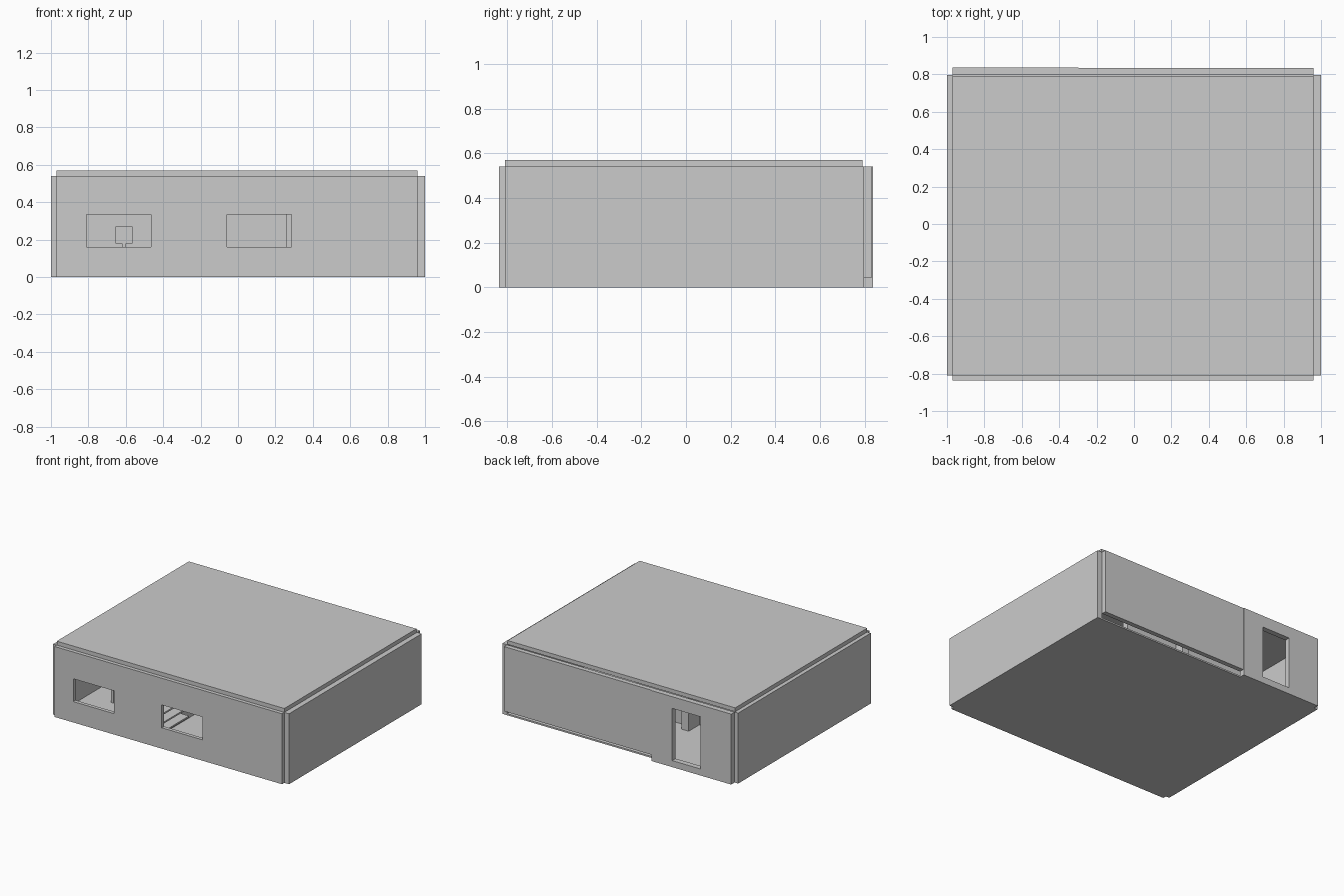
import bpy

if "Cube" in bpy.data.objects:
    bpy.data.objects.remove(bpy.data.objects["Cube"])


def box(name, x, y, z):
    """Box from (min, max) ranges along each axis."""
    v = [(a, b, c) for a in x for b in y for c in z]
    f = [(0, 1, 3, 2), (4, 6, 7, 5), (0, 4, 5, 1), (2, 3, 7, 6), (0, 2, 6, 4), (1, 5, 7, 3)]
    mesh = bpy.data.meshes.new(name)
    mesh.from_pydata(v, [], f)
    ob = bpy.data.objects.new(name, mesh)
    bpy.context.scene.collection.objects.link(ob)
    return ob


def cut(ob, x, y, z):
    """Cut a rectangular opening and discard the cutter."""
    cutter = box("opening_cutter", x, y, z)
    cutter.hide_render = True
    m = ob.modifiers.new("opening", 'BOOLEAN')
    m.operation = 'DIFFERENCE'
    m.solver = 'EXACT'
    m.object = cutter
    bpy.context.view_layer.objects.active = ob
    bpy.ops.object.modifier_apply(modifier=m.name)
    bpy.data.objects.remove(cutter, do_unlink=True)


L, R = -0.97, 0.96          # inner faces of the side walls
F, B = -0.81, 0.797         # inner faces of the front and back walls
TOP = 0.54                  # wall height

# Shell: floor, roof slab and side walls
box("floor", (L, R), (F, B), (0, 0.012))
box("roof", (L, R), (F, 0.79), (TOP, 0.57))
box("left_wall", (-1, L), (F, B), (0, TOP))
box("right_wall", (R, 1), (F, B), (0, TOP))

# Front wall with two equal windows
front = box("front_wall", (L, R), (-0.838, F), (0, TOP))
for x0 in (-0.81, -0.06):
    cut(front, (x0, x0 + 0.345), (-0.9, -0.75), (0.16, 0.335))

# Back wall: doorway section, and a long shutter raised above the ground
back = box("back_door_wall", (L, -0.296), (B, 0.838), (0, TOP))
cut(back, (-0.71, -0.47), (0.7, 0.9), (0.05, 0.45))
box("raised_shutter", (-0.296, R), (B, 0.833), (0.045, TOP))

# Interior partitions
box("long_partition", (-0.24, -0.18), (F, 0.31), (0.012, TOP))
box("left_partition", (L, -0.24), (0.14, 0.18), (0.012, TOP))
box("right_partition", (-0.18, 0.26), (0.19, 0.24), (0.012, TOP))

# Open shelves along the partition, seen through the right window
for i in range(4):
    z = 0.08 + 0.07 * i
    box(f"shelf_board_{i + 1}", (-0.18, -0.10), (-0.75, -0.45), (z, z + 0.012))

# Desk with screen behind the left window
box("desk_top", (-0.78, -0.48), (-0.45, -0.25), (0.135, 0.15))
for x in (-0.77, -0.51):
    for y in (-0.44, -0.28):
        box("desk_leg", (x, x + 0.02), (y, y + 0.02), (0.012, 0.135))
box("screen_stand", (-0.62, -0.60), (-0.31, -0.29), (0.15, 0.18))
box("screen", (-0.655, -0.565), (-0.31, -0.29), (0.18, 0.27))
